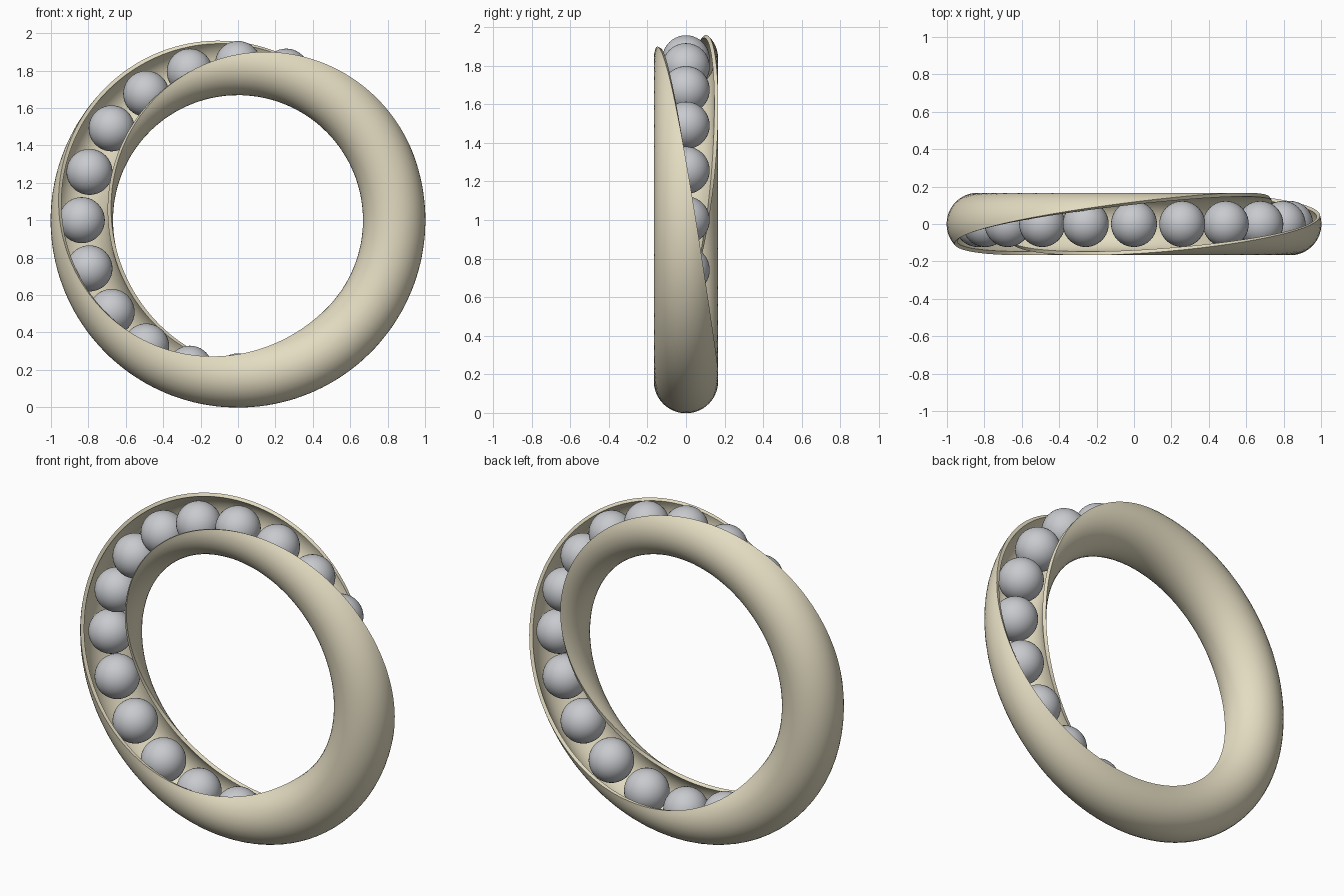
import bpy, bmesh
from math import sin, cos, radians, pi, tau

if "Cube" in bpy.data.objects:
    bpy.data.objects.remove(bpy.data.objects["Cube"])

R = 0.835            # ring radius
OUT, INN = 0.167, 0.147   # channel outer and inner radius
EDGE_A, EDGE_B = 72, 315  # wall runs between these angles at the ring top
SEG, ARC = 160, 32
BALLS, BALL_R = 20, 0.123


def material(name, color):
    m = bpy.data.materials.new(name)
    m.diffuse_color = color
    m.use_nodes = True
    m.node_tree.nodes["Principled BSDF"].inputs["Base Color"].default_value = m.diffuse_color
    return m


tan = material("sand", (0.78, 0.72, 0.54, 1))
grey = material("steel", (0.58, 0.59, 0.62, 1))

# C-shaped wall section: outer arc, then inner arc back
angles = [radians(EDGE_A + (EDGE_B - EDGE_A) * i / ARC) for i in range(ARC + 1)]
section = [(OUT, a) for a in angles] + [(INN, a) for a in reversed(angles)]

# Sweep the section round the ring, with one full twist
bm = bmesh.new()
rings = []
for i in range(SEG):
    t = tau * i / SEG
    twist = t - pi / 2
    ring = []
    for rad, a in section:
        r = R + rad * cos(a + twist)
        y = -rad * sin(a + twist)
        ring.append(bm.verts.new((r * cos(t), y, 1 + r * sin(t))))
    rings.append(ring)
n = len(section)
for i in range(SEG):
    a, b = rings[i], rings[(i + 1) % SEG]
    for j in range(n):
        k = (j + 1) % n
        bm.faces.new((a[j], a[k], b[k], b[j]))
bmesh.ops.recalc_face_normals(bm, faces=bm.faces)
mesh = bpy.data.meshes.new("twisted_channel")
bm.to_mesh(mesh)
bm.free()
channel = bpy.data.objects.new("twisted_channel", mesh)
bpy.context.collection.objects.link(channel)
mesh.materials.append(tan)
bpy.context.view_layer.objects.active = channel
channel.select_set(True)
bpy.ops.object.shade_smooth_by_angle(angle=radians(40))

# Balls spaced evenly along the channel
for i in range(BALLS):
    t = tau * i / BALLS
    bpy.ops.mesh.primitive_uv_sphere_add(
        segments=40, ring_count=20, radius=BALL_R,
        location=(R * cos(t), 0, 1 + R * sin(t)))
    ball = bpy.context.object
    ball.name = f"ball_{i + 1}"
    ball.data.materials.append(grey)
    bpy.ops.object.shade_smooth()
